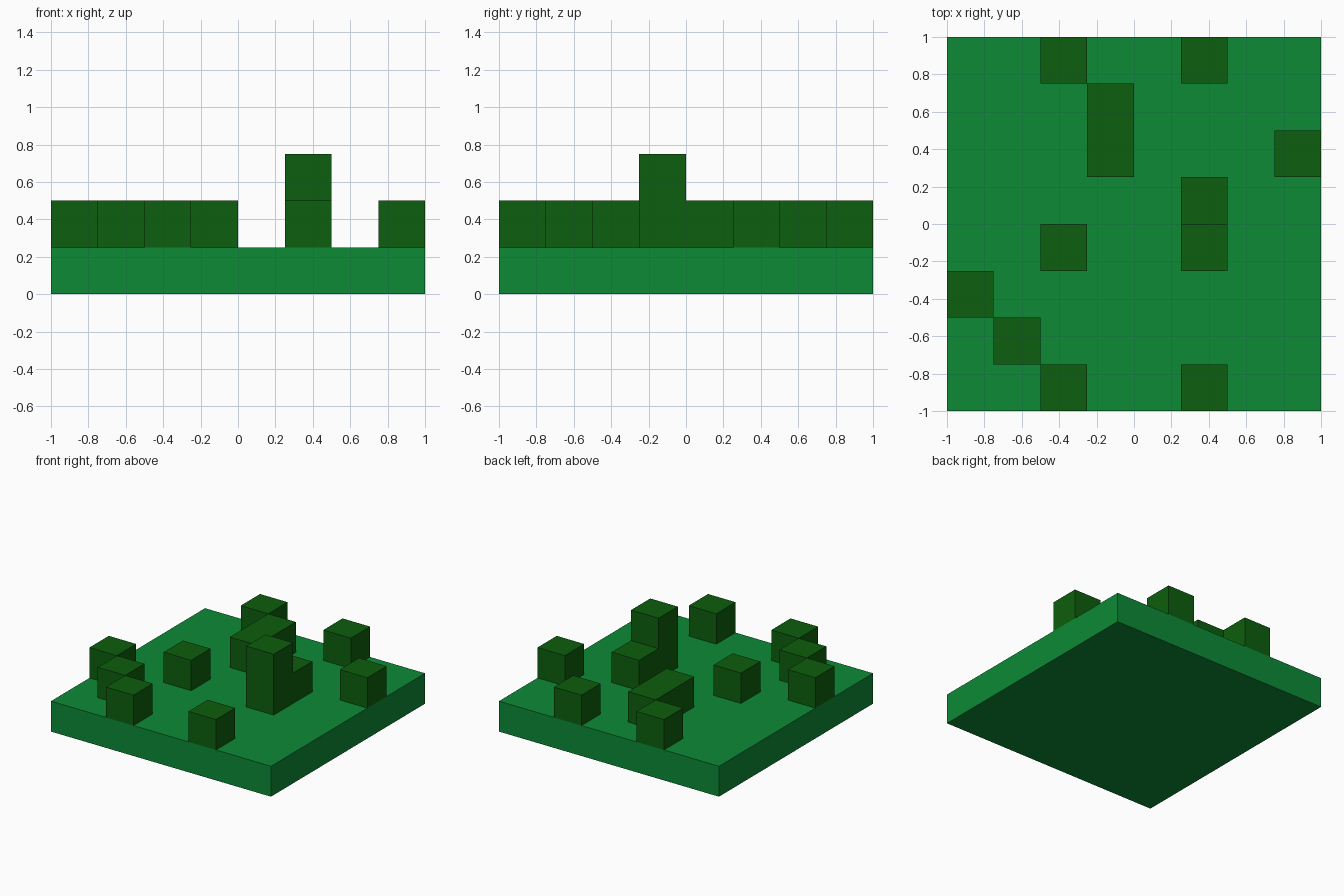
import bpy
import bmesh
from mathutils import Matrix, Vector

if "Cube" in bpy.data.objects:
    bpy.data.objects.remove(bpy.data.objects["Cube"], do_unlink=True)

CELL = 0.25  # the board is 8 x 8 cells


def make_material(name, color):
    mat = bpy.data.materials.new(name)
    mat.use_nodes = True
    mat.diffuse_color = color
    bsdf = next(n for n in mat.node_tree.nodes if n.type == 'BSDF_PRINCIPLED')
    bsdf.inputs["Base Color"].default_value = color
    return mat


def make_box(name, low, size, mat):
    """Box with its lowest corner at low."""
    low, size = Vector(low), Vector(size)
    bm = bmesh.new()
    bmesh.ops.create_cube(bm, size=1, matrix=Matrix.Diagonal(size).to_4x4())
    mesh = bpy.data.meshes.new(name)
    bm.to_mesh(mesh)
    bm.free()
    mesh.materials.append(mat)
    obj = bpy.data.objects.new(name, mesh)
    obj.location = low + size / 2
    bpy.context.collection.objects.link(obj)
    return obj


grass = make_material("grass_green", (0.004, 0.254, 0.037, 1))
hedge = make_material("hedge_green", (0.004, 0.112, 0.0044, 1))

# Ground slab
make_box("ground_slab", (-1, -1, 0), (2, 2, CELL), grass)

# Hedge blocks: column, row, cells deep, cells high
blocks = [
    (2, 0, 1, 1), (5, 0, 1, 1), (1, 1, 1, 1), (0, 2, 1, 1),
    (2, 3, 1, 1), (5, 3, 1, 2), (5, 4, 1, 1), (3, 5, 2, 1),
    (7, 5, 1, 1), (2, 7, 1, 1), (5, 7, 1, 1),
]
for i, (col, row, deep, high) in enumerate(blocks, 1):
    make_box(f"hedge_block_{i}", (-1 + col * CELL, -1 + row * CELL, CELL),
             (CELL, deep * CELL, high * CELL), hedge)
